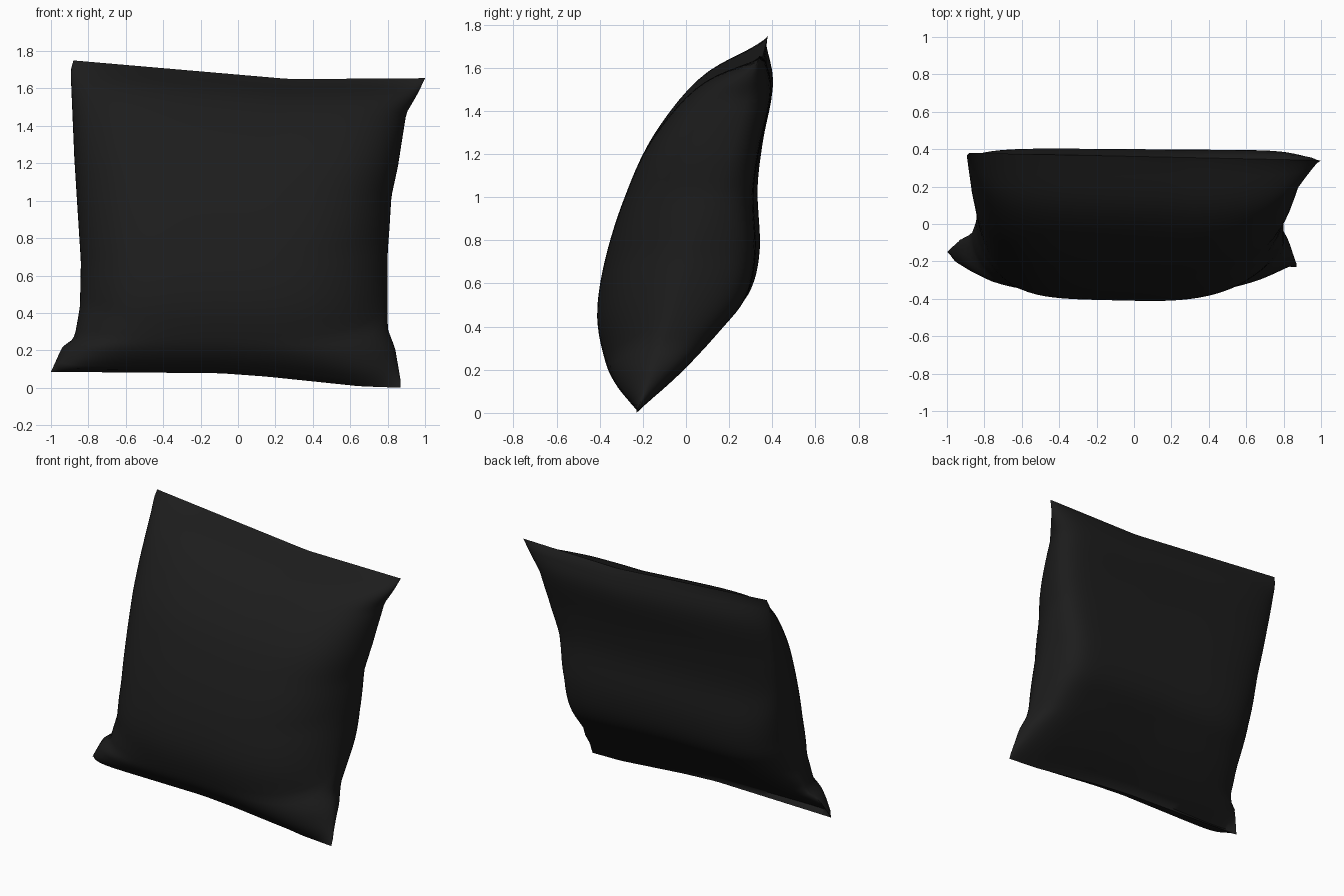
import bpy, bmesh, math

if "Cube" in bpy.data.objects:
    bpy.data.objects.remove(bpy.data.objects["Cube"])

NU, NV = 48, 44

# Centre cross-section (y, z), bottom seam to top seam
FRONT = [(-.225, .045), (-.325, .14), (-.38, .25), (-.41, .45), (-.375, .70),
         (-.285, 1.0), (-.155, 1.29), (.07, 1.56), (.365, 1.70)]
BACK = [(-.225, .045), (-.02, .21), (.17, .40), (.29, .55), (.335, .75),
        (.325, 1.03), (.35, 1.25), (.40, 1.52), (.365, 1.70)]
# Side seam outlines (height fraction, x)
LEFT = [(0, -1.0), (.085, -.94), (.115, -.875), (.22, -.845), (.37, -.84),
        (.70, -.875), (.97, -.895), (1, -.88)]
RIGHT = [(0, .87), (.02, .87), (.12, .84), (.18, .80), (.42, .80), (.50, .81),
         (.60, .82), (.70, .855), (.88, .90), (.945, .96), (1, 1.0)]
# Bottom and top seam outlines (x, z)
BOTTOM = [(-1, .085), (-.1, .078), (.15, .06), (.65, .008), (.87, 0)]
TOP = [(-.88, 1.75), (-.3, 1.70), (.28, 1.65), (1, 1.655)]
# Squareness of each quarter of the cross-section (height fraction, power)
SQUARE = {"front_left": [(0, 14), (.12, 8), (.3, 5), (1, 4)],
          "front_right": [(0, 8), (.12, 5), (.25, 2.8), (.5, 3), (.75, 4.5), (1, 6)],
          "back_left": [(0, 16), (.12, 9), (.3, 6), (.6, 4.5), (1, 7)],
          "back_right": [(0, 14), (1, 12)]}


def lerp(a, b, t):
    return a + (b - a) * t


def outline(pts, w):
    w = min(max(w, pts[0][0]), pts[-1][0])
    for (a, xa), (b, xb) in zip(pts, pts[1:]):
        if w <= b:
            return lerp(xa, xb, (w - a) / (b - a))
    return pts[-1][1]


def spline(pts, v):
    """Catmull-Rom through evenly spaced points, straight at both ends."""
    n = len(pts) - 1
    i = min(int(v * n), n - 1)
    t = v * n - i
    first = [2 * a - b for a, b in zip(pts[0], pts[1])]
    last = [2 * a - b for a, b in zip(pts[-1], pts[-2])]
    p = ([first] + list(pts) + [last])[i:i + 4]
    return [.5 * (2 * b + (c - a) * t + (2 * a - 5 * b + 4 * c - d) * t * t
                  + (3 * b - a - 3 * c + d) * t ** 3) for a, b, c, d in zip(*p)]


def puff(u, v, side):
    """Fullness across the width, zero at the side seams."""
    power = outline(SQUARE[side + ("_left" if u < 0 else "_right")], v)
    return max(0, 1 - abs(u) ** power) ** .53


def point(u, v, profile, side):
    py, pz = spline(profile, v)
    t = puff(u, v, side)
    seam_y = lerp(-.19 - .04 * u, .36 - .02 * u, v) + .04 * math.sin(math.pi * v)
    seam_z = lerp(.045, 1.70, v)
    # slight yaw of the whole cushion
    y = lerp(seam_y, py - .02 * u * math.sin(math.pi * v), t)
    z = lerp(seam_z, pz, t)
    w = (z - .045) / 1.655
    if v in (0, 1):
        y, z, w = seam_y, seam_z, v
    x = lerp(outline(LEFT, w), outline(RIGHT, w), (u + 1) / 2)
    # follow the uneven bottom and top seams, fading towards the middle
    low = outline(BOTTOM, lerp(-1, .87, (u + 1) / 2)) - .045
    high = outline(TOP, lerp(-.88, 1, (u + 1) / 2)) - 1.70
    w = min(max(w, 0), 1)
    return x, y, z + low * (1 - w) ** 2.5 + high * w ** 2.5


# Cushion: two puffed sheets joined along the seam
bm = bmesh.new()
for profile, side in ((FRONT, "front"), (BACK, "back")):
    rows = []
    for j in range(NV + 1):
        rows.append([bm.verts.new(point(math.sin(math.pi / 2 * (2 * i / NU - 1)),
                                        j / NV, profile, side))
                     for i in range(NU + 1)])
    for a, b in zip(rows, rows[1:]):
        for i in range(NU):
            quad = (a[i], a[i + 1], b[i + 1], b[i])
            bm.faces.new(quad if side == "front" else quad[::-1])
bmesh.ops.remove_doubles(bm, verts=bm.verts, dist=.0005)
bmesh.ops.recalc_face_normals(bm, faces=bm.faces)
mesh = bpy.data.meshes.new("cushion")
bm.to_mesh(mesh)
bm.free()

cushion = bpy.data.objects.new("cushion", mesh)
bpy.context.collection.objects.link(cushion)
fabric = bpy.data.materials.new("black fabric")
fabric.diffuse_color = (.012, .012, .012, 1)
fabric.use_nodes = True
fabric.node_tree.nodes["Principled BSDF"].inputs["Base Color"].default_value = fabric.diffuse_color
mesh.materials.append(fabric)

bpy.context.view_layer.objects.active = cushion
cushion.select_set(True)
bpy.ops.object.shade_smooth_by_angle(angle=math.radians(80))
